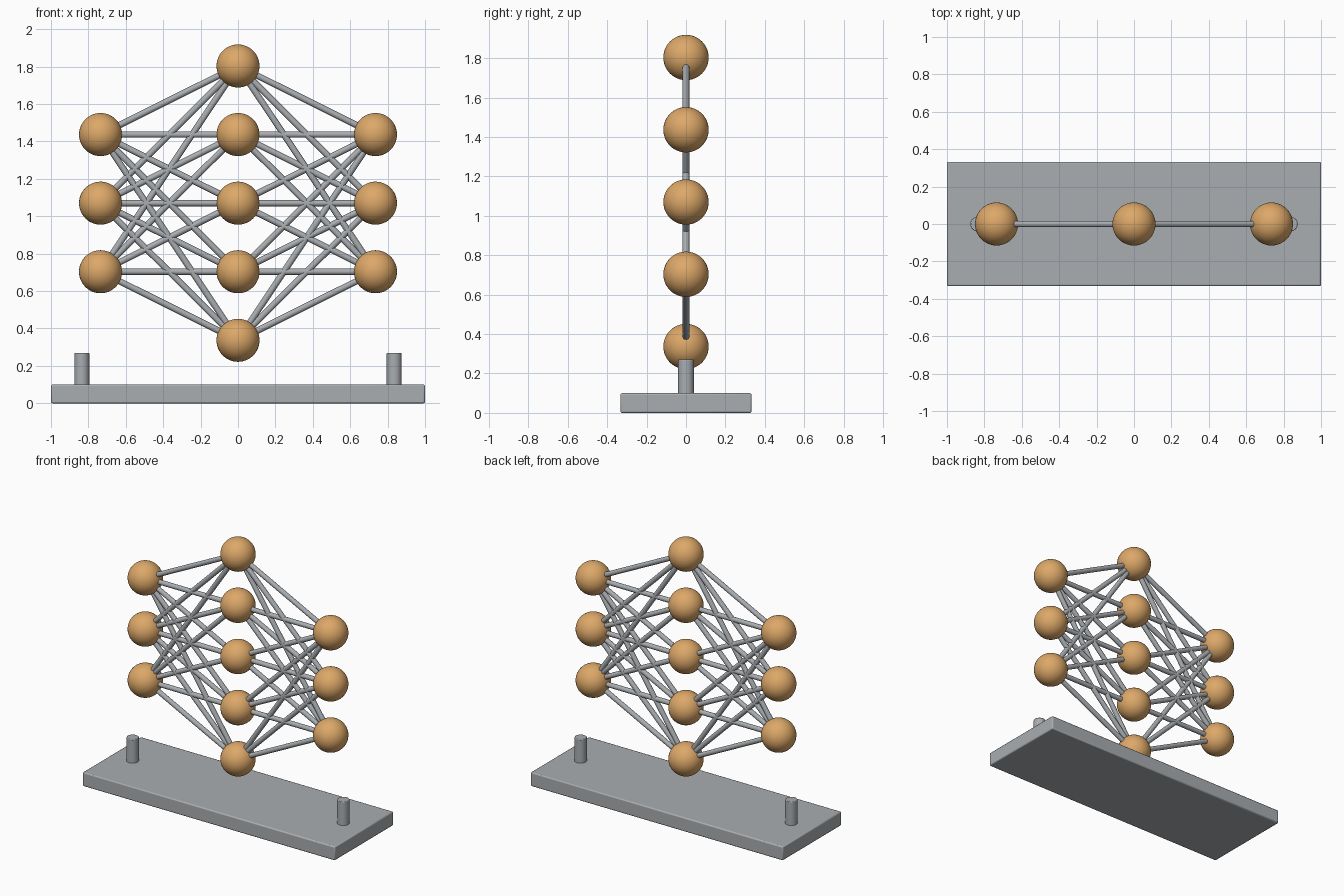
import bpy
import math
from mathutils import Vector

cube = bpy.data.objects.get("Cube")
if cube:
    bpy.data.objects.remove(cube, do_unlink=True)


def make_material(name, rgb):
    mat = bpy.data.materials.new(name)
    mat.use_nodes = True
    mat.diffuse_color = (*rgb, 1)
    mat.node_tree.nodes["Principled BSDF"].inputs["Base Color"].default_value = (*rgb, 1)
    return mat


copper = make_material("warm copper", (0.72, 0.39, 0.14))
steel = make_material("grey steel", (0.40, 0.42, 0.44))


def finish(name, mat, bevel=0):
    obj = bpy.context.object
    obj.name = name
    obj.data.materials.append(mat)
    if bevel:
        mod = obj.modifiers.new("Soft edges", "BEVEL")
        mod.width = bevel
        mod.segments = 2
        mod.limit_method = "ANGLE"
    bpy.ops.object.shade_smooth_by_angle(angle=math.radians(35))
    return obj


def add_rod(name, start, end, radius, bevel=0):
    axis = end - start
    bpy.ops.mesh.primitive_cylinder_add(
        vertices=24, radius=radius, depth=axis.length, location=(start + end) / 2,
        rotation=axis.to_track_quat("Z", "Y").to_euler())
    return finish(name, steel, bevel)


# Base plate
bpy.ops.mesh.primitive_cube_add(size=1, location=(0, 0, 0.05))
bpy.context.object.scale = (2, 0.665, 0.1)
bpy.ops.object.transform_apply(location=False, rotation=False, scale=True)
finish("base_plate", steel, 0.008)

# Short posts at both ends of the base
for side, x in (("left", 0.835), ("right", -0.835)):
    add_rod(f"{side}_post", Vector((x, 0, 0.09)), Vector((x, 0, 0.27)), 0.04, 0.004)

# Three columns of node spheres, evenly spaced about a common height
SPACING, MIDDLE = 0.3667, 1.07


def column(x, count):
    return [Vector((x, 0, MIDDLE + (i - (count - 1) / 2) * SPACING)) for i in range(count)]


columns = {"right": column(-0.735, 3), "middle": column(0, 5), "left": column(0.735, 3)}
for label, points in columns.items():
    for i, point in enumerate(points):
        bpy.ops.mesh.primitive_uv_sphere_add(segments=40, ring_count=24, radius=0.115, location=point)
        finish(f"{label}_node_{i + 1}", copper)

# Rods joining every outer node to every middle node
for side in ("right", "left"):
    for i, outer in enumerate(columns[side]):
        for j, inner in enumerate(columns["middle"]):
            add_rod(f"{side}_link_{i + 1}_{j + 1}", outer, inner, 0.017)
